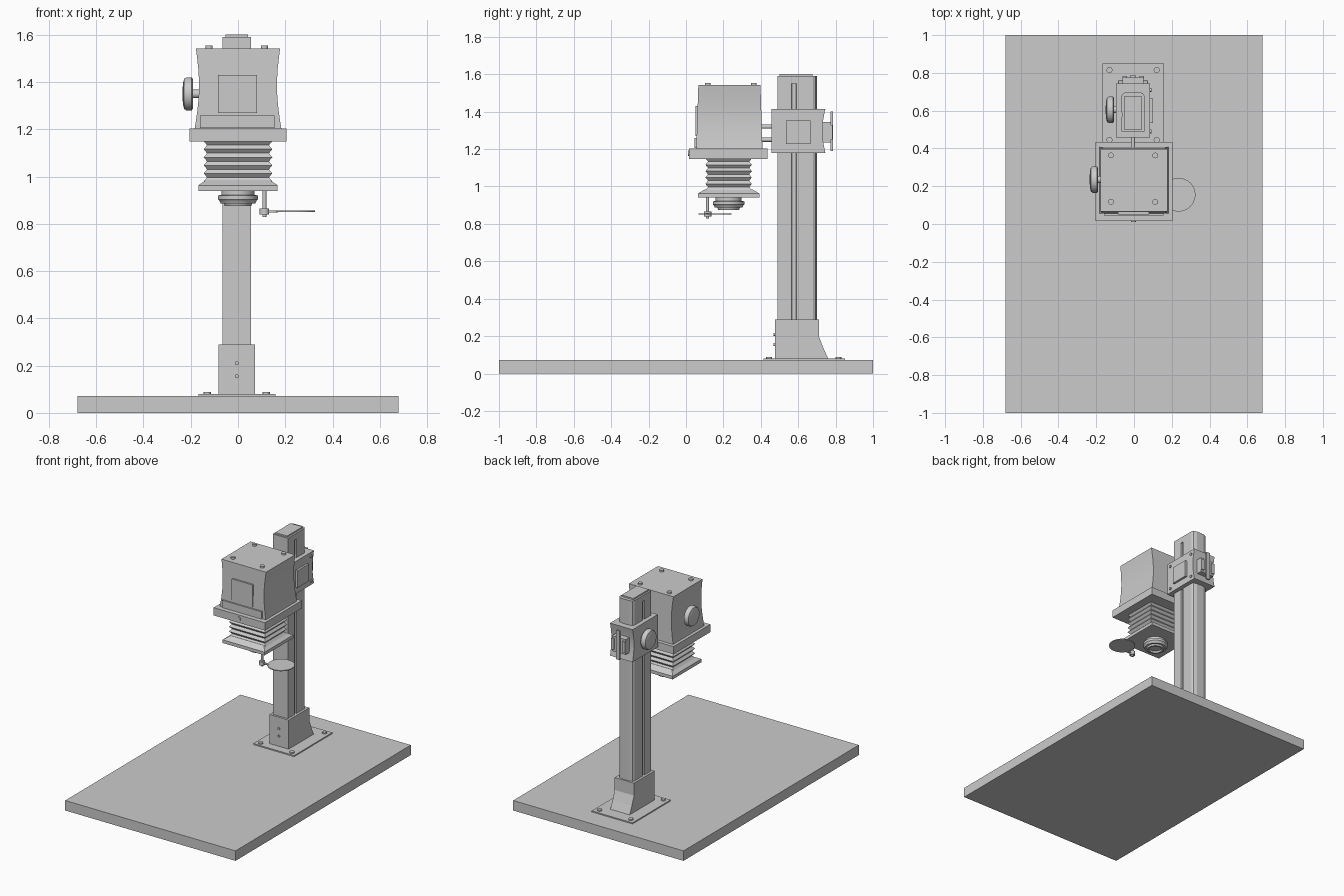
import bpy, bmesh, math
from mathutils import Matrix, Vector

default_cube = bpy.data.objects.get("Cube")
if default_cube:
    bpy.data.objects.remove(default_cube, do_unlink=True)

grey = bpy.data.materials.new("plain grey")
grey.use_nodes = True
colour = (0.6, 0.6, 0.6, 1)
grey.diffuse_color = colour
grey.node_tree.nodes["Principled BSDF"].inputs["Base Color"].default_value = colour

AXES = {
    "x": Matrix.Rotation(math.pi / 2, 4, "Y"),
    "y": Matrix.Rotation(math.pi / 2, 4, "X"),
    "z": Matrix.Identity(4),
}


def finish(name, bm, smooth=False):
    """Turn a bmesh into a named object with the shared material."""
    bmesh.ops.recalc_face_normals(bm, faces=bm.faces)
    mesh = bpy.data.meshes.new(name)
    bm.to_mesh(mesh)
    bm.free()
    mesh.materials.append(grey)
    if smooth:
        mesh.shade_smooth()
        mesh.set_sharp_from_angle(angle=math.radians(35))
    obj = bpy.data.objects.new(name, mesh)
    bpy.context.scene.collection.objects.link(obj)
    return obj


def box(name, x, y, z):
    """Box from (low, high) pairs on each axis."""
    bm = bmesh.new()
    bmesh.ops.create_cube(bm, size=1)
    for v in bm.verts:
        v.co = [lo + (hi - lo) * (c + 0.5) for c, (lo, hi) in zip(v.co, (x, y, z))]
    return finish(name, bm)


def skin(name, rings, smooth=False):
    """Bridge equal rings of points and cap both ends."""
    bm = bmesh.new()
    loops = [[bm.verts.new(p) for p in ring] for ring in rings]
    count = len(loops[0])
    for a, b in zip(loops, loops[1:]):
        for i in range(count):
            j = (i + 1) % count
            bm.faces.new((a[i], a[j], b[j], b[i]))
    bm.faces.new(loops[0])
    bm.faces.new(loops[-1])
    return finish(name, bm, smooth)


def tower(name, cx, cy, sections, smooth=False):
    """Stack of rectangles given as (height, half width, half depth)."""
    corners = ((-1, -1), (1, -1), (1, 1), (-1, 1))
    rings = [[(cx + sx * hx, cy + sy * hy, z) for sx, sy in corners]
             for z, hx, hy in sections]
    return skin(name, rings, smooth)


def turned(name, centre, axis, profile, sides=40):
    """Turned part: profile of (radius, distance along the axis)."""
    turn = Matrix.Translation(Vector(centre)) @ AXES[axis]
    rings = []
    for r, d in profile:
        angles = [math.tau * i / sides for i in range(sides)]
        rings.append([turn @ Vector((r * math.cos(a), r * math.sin(a), d)) for a in angles])
    return skin(name, rings, True)


def rod(name, centre, axis, radius, length, sides=20):
    return turned(name, centre, axis, [(radius, 0), (radius, length)], sides)


MID = -0.005      # centre line of the column
COL_Y = 0.595
HEAD_Y = 0.228

# Baseboard and foot plate
box("baseboard", (-0.68, 0.68), (-1, 1), (0, 0.072))
box("foot_plate", (-0.168, 0.158), (0.415, 0.85), (0.072, 0.08))
for sx in (-1, 1):
    for y in (0.445, 0.815):
        rod("foot_bolt", (MID + sx * 0.125, y, 0.08), "z", 0.016, 0.009)

# Foot socket with flared back
side = [(0.475, 0.08), (0.76, 0.08), (0.735, 0.135), (0.71, 0.2), (0.71, 0.29), (0.475, 0.29)]
skin("foot_socket", [[(MID + s * 0.077, y, z) for y, z in side] for s in (-1, 1)])
for z in (0.155, 0.21):
    rod("socket_screw", (MID, 0.476, z), "y", 0.008, 0.009)


# Column: grooved sides, gently rounded back
def column_outline(depth):
    half = [(0.06, 0.49), (0.06, 0.565), (0.06 - depth, 0.566),
            (0.06 - depth, 0.589), (0.06, 0.59), (0.06, 0.68),
            (0.052, 0.692), (0.03, 0.7)]
    return [(MID + x, y) for x, y in half] + [(MID - x, y) for x, y in reversed(half)]


grooved, plain = column_outline(0.012), column_outline(0.0005)
skin("column", [[(x, y, z) for x, y in grooved] for z in (0.28, 1.55)])
skin("column_top", [[(x, y, z) for x, y in plain] for z in (1.55, 1.592)])
box("column_cap", (MID - 0.048, MID + 0.048), (0.5, 0.675), (1.59, 1.602))

# Carriage: block with a hollowed back
steps = [i / 8 for i in range(9)]
back = [(0.745 - 0.016 * math.sin(math.pi * t), 1.18 + 0.235 * t) for t in steps]
outline = [(0.457, 1.415), (0.457, 1.18)] + back
skin("carriage", [[(MID + s * 0.09, y, z) for y, z in outline] for s in (-1, 1)], True)
box("carriage_side_plate", (0.08, 0.1), (0.535, 0.665), (1.228, 1.352))
for y in (0.49, 0.71):
    for z in (1.21, 1.385):
        rod("carriage_screw", (0.08, y, z), "x", 0.01, 0.012)

# Rear clamp
box("clamp_block", (MID - 0.055, MID + 0.055), (0.72, 0.775), (1.235, 1.345))
box("clamp_bar", (MID - 0.015, MID + 0.015), (0.773, 0.785), (1.19, 1.4))
for s in (-1, 1):
    box("clamp_ear", (MID + s * 0.045 - 0.012, MID + s * 0.045 + 0.012),
        (0.77, 0.783), (1.25, 1.33))

# Focusing and height knobs on the right side
knob = [(0.018, 0.05), (0.018, 0), (0.062, 0), (0.07, -0.006),
        (0.07, -0.028), (0.064, -0.038), (0.045, -0.043), (0.015, -0.045)]
turned("head_knob", (-0.19, 0.235, 1.35), "x", knob)
turned("carriage_knob", (-0.105, 0.605, 1.3), "x", knob)

# Twin rods carrying the head
for z in (1.25, 1.32):
    rod("support_rod", (MID, 0.47, z), "y", 0.011, 0.08)

# Lamp housing with waisted sides
shell = []
for t in steps:
    waist = 0.184 - 0.006 * t - 0.016 * math.sin(math.pi * t)
    shell.append((1.2 + 0.342 * t, waist, 0.177 - 0.011 * t))
tower("lamp_housing", 0, 0.232, shell, True)
for sx in (-1, 1):
    for sy in (-1, 1):
        rod("housing_bolt", (MID + sx * 0.117, 0.24 + sy * 0.123, 1.54), "z", 0.015, 0.014)
box("front_panel", (-0.085, 0.08), (0.05, 0.07), (1.27, 1.43))
box("front_lip", (-0.16, 0.155), (0.046, 0.07), (1.205, 1.258))

# Negative stage
box("negative_stage", (-0.205, 0.205), (0.015, 0.435), (1.148, 1.204))
rod("stage_button", (-0.003, 0.02, 1.178), "y", 0.014, 0.01)

# Bellows: alternating wide and narrow folds
folds = [(0.98 + 0.17 * i / 10, 0.145 - 0.014 * (i % 2), 0.124 - 0.014 * (i % 2))
         for i in range(11)]
tower("bellows", 0, HEAD_Y, folds)

# Lens board with sloped top, and stepped lens
tower("lens_board", 0, HEAD_Y,
      [(0.94, 0.168, 0.164), (0.963, 0.168, 0.164), (0.985, 0.135, 0.125)])
turned("lens", (0, HEAD_Y, 0.875), "z",
       [(0.04, 0.012), (0.045, 0), (0.056, 0), (0.06, 0.012), (0.074, 0.012),
        (0.078, 0.022), (0.084, 0.028), (0.084, 0.045), (0.07, 0.048), (0.07, 0.068)])

# Swing-out filter
rod("filter_post", (0.112, 0.115, 0.83), "z", 0.008, 0.115)
rod("filter_hub", (0.112, 0.115, 0.84), "z", 0.02, 0.026)
box("filter_arm", (0.112, 0.17), (0.107, 0.123), (0.849, 0.857))
rod("filter_disc", (0.236, 0.155, 0.85), "z", 0.089, 0.006, 48)
